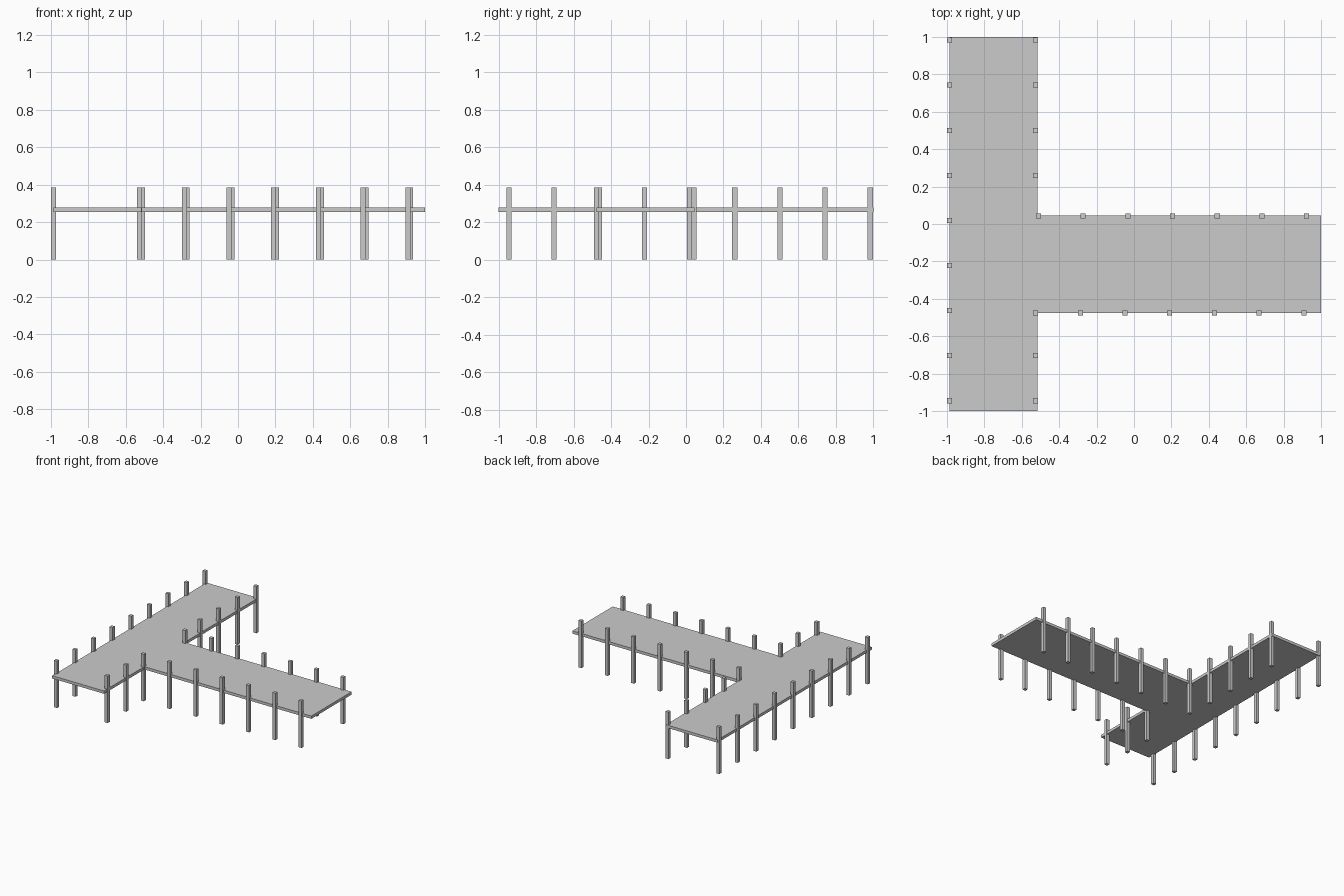
import bpy, bmesh

if "Cube" in bpy.data.objects:
    bpy.data.objects.remove(bpy.data.objects["Cube"])

DECK_BOTTOM, DECK_TOP = 0.255, 0.278
POST_W, POST_H = 0.027, 0.385
STEP_Y, STEP_X = 0.241, 0.239


def finish(bm, name):
    bmesh.ops.recalc_face_normals(bm, faces=bm.faces)
    mesh = bpy.data.meshes.new(name)
    bm.to_mesh(mesh)
    bm.free()
    obj = bpy.data.objects.new(name, mesh)
    bpy.context.collection.objects.link(obj)
    return obj


# T-shaped deck slab: outline extruded upwards
outline = [(-0.987, -1), (-0.517, -1), (-0.517, -0.477), (1, -0.477),
           (1, 0.045), (-0.517, 0.045), (-0.517, 1), (-0.987, 1)]
bm = bmesh.new()
face = bm.faces.new([bm.verts.new((x, y, DECK_BOTTOM)) for x, y in outline])
top = bmesh.ops.extrude_face_region(bm, geom=[face])["geom"]
bmesh.ops.translate(bm, vec=(0, 0, DECK_TOP - DECK_BOTTOM),
                    verts=[v for v in top if isinstance(v, bmesh.types.BMVert)])
if not any(f.normal.z < -0.9 or f.normal.z > 0.9 for f in bm.faces
           if all(v.co.z < DECK_BOTTOM + 0.001 for v in f.verts)):
    bm.faces.new([v for v in bm.verts if v.co.z < DECK_BOTTOM + 0.001])
finish(bm, "deck")


# Square mooring posts in rows along the edges
def post_row(name, points):
    for i, (x, y) in enumerate(points):
        bm = bmesh.new()
        bmesh.ops.create_cube(bm, size=1)
        bmesh.ops.scale(bm, vec=(POST_W, POST_W, POST_H), verts=bm.verts)
        obj = finish(bm, f"{name}_{i + 1}")
        obj.location = (x, y, POST_H / 2)


post_row("outer_post", [(-0.9865, 0.983 - i * STEP_Y) for i in range(9)])
post_row("inner_post", [(-0.526, 0.983 - i * STEP_Y) for i in (0, 1, 2, 3, 7, 8)])
post_row("pier_back_post", [(-0.511 + i * STEP_X, 0.043) for i in range(7)])
post_row("pier_front_post", [(-0.526 + i * STEP_X, -0.477) for i in range(7)])
